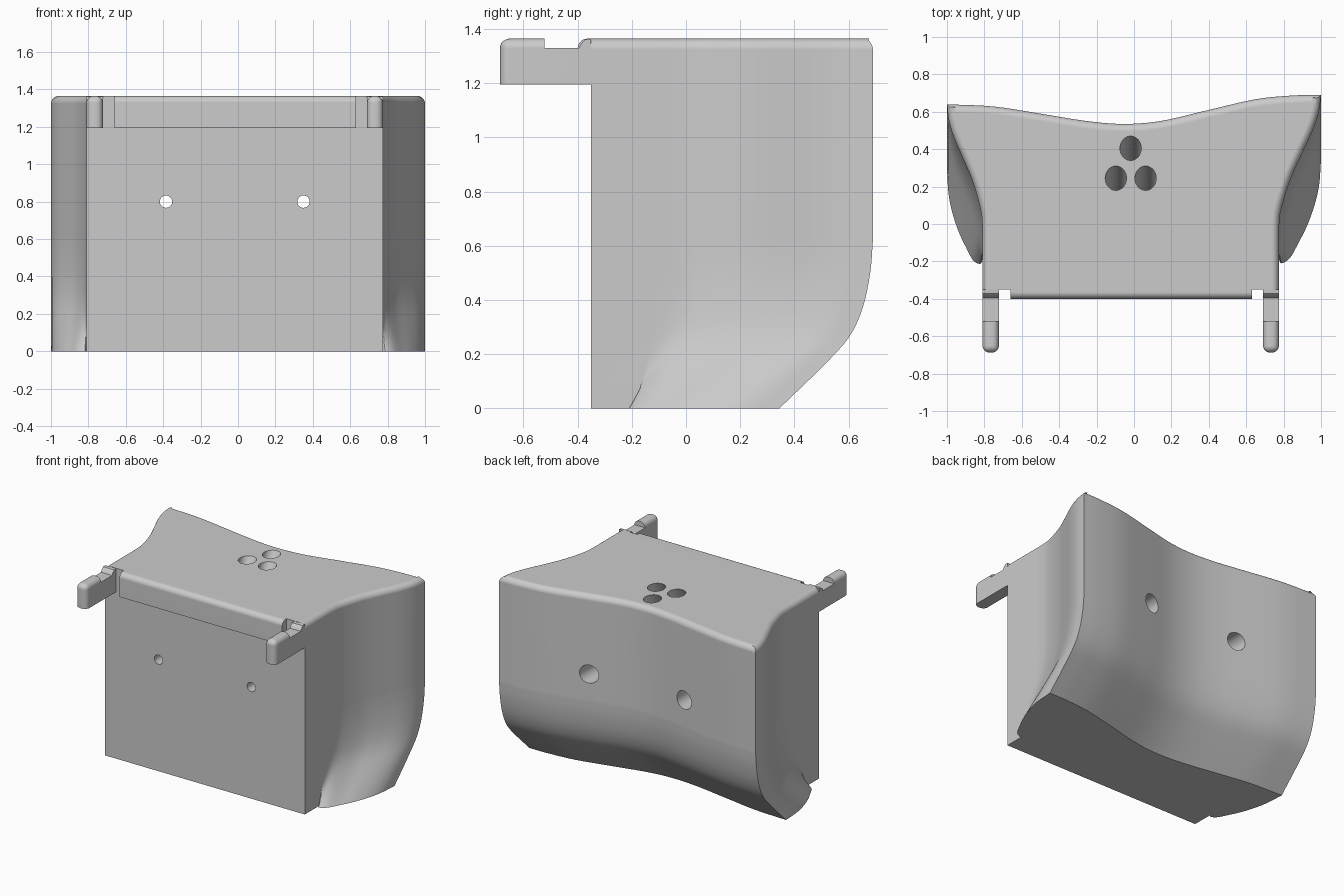
import bpy, bmesh, math
from mathutils import Vector

cube = bpy.data.objects.get("Cube")
if cube:
    bpy.data.objects.remove(cube, do_unlink=True)

grey = bpy.data.materials.new("light_grey")
grey.use_nodes = True
COLOUR = (0.6, 0.6, 0.6, 1)
grey.diffuse_color = COLOUR
grey.node_tree.nodes["Principled BSDF"].inputs["Base Color"].default_value = COLOUR

FRONT, TOP, UNDER, FILLET = -0.35, 1.365, 1.195, 0.04
LEFT_X, RIGHT_X = 0.775, -0.81


def make_object(name, bm):
    bmesh.ops.recalc_face_normals(bm, faces=bm.faces)
    mesh = bpy.data.meshes.new(name)
    bm.to_mesh(mesh)
    bm.free()
    mesh.materials.append(grey)
    obj = bpy.data.objects.new(name, mesh)
    bpy.context.collection.objects.link(obj)
    return obj


def activate(obj):
    bpy.ops.object.select_all(action='DESELECT')
    obj.select_set(True)
    bpy.context.view_layer.objects.active = obj


def smooth(obj):
    activate(obj)
    bpy.ops.object.shade_smooth_by_angle(angle=math.radians(32))
    mod = obj.modifiers.new("even_normals", 'WEIGHTED_NORMAL')
    mod.keep_sharp = True


def spline(points, steps=5):
    """Smooth curve through 2D points."""
    p = [Vector(q) for q in points]
    p = [2 * p[0] - p[1]] + p + [2 * p[-1] - p[-2]]
    out = []
    for a, b, c, d in zip(p, p[1:], p[2:], p[3:]):
        for i in range(steps):
            t = i / steps
            out.append(0.5 * (2 * b + (c - a) * t + (2 * a - 5 * b + 4 * c - d) * t * t
                              + (3 * b - a - 3 * c + d) * t ** 3))
    return out + [p[-2]]


def to_right(points):
    """Mirror a left side curve on to the slightly narrower right side."""
    k = (1 + RIGHT_X) / (1 - LEFT_X)
    return [Vector((-1 + (1 - p.x) * k, p.y - 0.05 * max(0, (p.x - LEFT_X) / (1 - LEFT_X))))
            for p in points]


# Plan curves of the body: upper and lower flank, and the wavy back
flank_top = spline([(0.775, -0.1), (0.776, -0.01), (0.787, 0.08), (0.835, 0.235),
                    (0.895, 0.37), (0.955, 0.5), (0.988, 0.6), (1, 0.69)])
flank_low = spline([(0.775, -0.19), (0.79, -0.21), (0.835, -0.18), (0.88, -0.1),
                    (0.925, -0.01), (0.965, 0.1), (0.99, 0.21), (1, 0.345)])
back = spline([(1, 0.69), (0.85, 0.687), (0.65, 0.667), (0.4, 0.61), (0.15, 0.552),
               (-0.05, 0.535), (-0.25, 0.55), (-0.5, 0.59), (-0.75, 0.628), (-1, 0.64)])
SHIFT = 0.345


def outline(t):
    """Plan of the body; t = 0 on the upright part and 1 at the base."""
    side = [a.lerp(b, t) for a, b in zip(flank_top, flank_low)]
    wave = [p - Vector((0, SHIFT * t)) for p in back[1:-1]]
    return ([Vector((LEFT_X, FRONT))] + side + wave + to_right(side)[::-1]
            + [Vector((RIGHT_X, FRONT))])


def inset(points, amount):
    """Move the outline inwards, keeping the front edge in its plane."""
    out = []
    for i, p in enumerate(points):
        if i in (0, len(points) - 1):
            out.append(p + Vector((-amount if i == 0 else amount, 0)))
            continue
        e1, e2 = (p - points[i - 1]).normalized(), (points[i + 1] - p).normalized()
        n1, n2 = Vector((-e1.y, e1.x)), Vector((-e2.y, e2.x))
        out.append(p + (n1 + n2) * amount / max(0.35, 1 + n1.dot(n2)))
    return out


# Body: stacked outlines, sloping in near the base and rounded at the top
profile = spline([(0.345, 0), (0.19, 0.15), (0.09, 0.26), (0.038, 0.37),
                  (0.01, 0.5), (0, 0.62)], 4)
rings = [(outline(max(0, p.x) / SHIFT), p.y) for p in profile]
upright = outline(0)
for i in range(7):
    a = i / 6 * math.pi / 2
    rings.append((inset(upright, FILLET * (1 - math.cos(a))), TOP - FILLET * (1 - math.sin(a))))
bm = bmesh.new()
loops = [[bm.verts.new((p.x, p.y, z)) for p in pts] for pts, z in rings]
for low, high in zip(loops, loops[1:]):
    for i in range(len(low)):
        j = (i + 1) % len(low)
        bm.faces.new((low[i], low[j], high[j], high[i]))
bm.faces.new(loops[0][::-1])
bm.faces.new(loops[-1])
body = make_object("body", bm)


def cut_hole(start, end, radius):
    """Drill a round hole through the body."""
    start, end = Vector(start), Vector(end)
    axis = end - start
    bm = bmesh.new()
    bmesh.ops.create_cone(bm, cap_ends=True, segments=32, radius1=radius, radius2=radius,
                          depth=axis.length)
    bm.transform(axis.to_track_quat('Z', 'Y').to_matrix().to_4x4())
    bmesh.ops.translate(bm, vec=(start + end) / 2, verts=bm.verts)
    cutter = make_object("hole_cutter", bm)
    cutter.hide_render = True
    mod = body.modifiers.new("hole", 'BOOLEAN')
    mod.operation, mod.solver, mod.object = 'DIFFERENCE', 'EXACT', cutter
    activate(body)
    bpy.ops.object.modifier_apply(modifier=mod.name)
    bpy.data.objects.remove(cutter, do_unlink=True)


# Screw holes: narrow at the front, wide from the back
for x in (-0.385, 0.35):
    cut_hole((x, -0.5, 0.8), (x, 0.9, 0.8), 0.033)
    cut_hole((x, -0.25, 0.8), (x, 0.9, 0.8), 0.065)

# Three slanted holes in the top
lean = Vector((0, math.sin(math.radians(29)), math.cos(math.radians(29))))
for x, y in ((-0.018, 0.405), (-0.097, 0.245), (0.062, 0.245)):
    mouth = Vector((x, y, TOP))
    cut_hole(mouth - lean * 0.7, mouth + lean * 0.15, 0.057)
smooth(body)


def extrude_side(name, x0, x1, points, rounded):
    """Extrude a (y, z) profile along x and round the edges that the rule picks."""
    bm = bmesh.new()
    face = bm.faces.new([bm.verts.new((x0, y, z)) for y, z in points])
    new = bmesh.ops.extrude_face_region(bm, geom=[face])["geom"]
    bmesh.ops.translate(bm, vec=(x1 - x0, 0, 0),
                        verts=[v for v in new if isinstance(v, bmesh.types.BMVert)])
    edges = [e for e in bm.edges if rounded(e.verts[0].co, e.verts[1].co)]
    bmesh.ops.bevel(bm, geom=edges, offset=0.036, segments=5, profile=0.5, affect='EDGES')
    obj = make_object(name, bm)
    smooth(obj)
    return obj


# Lip along the front edge
extrude_side("front_lip", -0.66, 0.63,
             [(-0.4, UNDER), (-0.3, UNDER), (-0.3, TOP), (-0.4, TOP)],
             lambda a, b: min(a.z, b.z) > TOP - 0.01 and max(a.y, b.y) < -0.39)

# Arms reaching forward, each with a shallow notch and a rounded tip
TIP, NOTCH = -0.687, 1.33
arm = [(TIP, UNDER), (FRONT, UNDER), (FRONT, TOP - 0.002), (-0.372, TOP - 0.004),
       (-0.388, NOTCH + 0.015), (-0.395, NOTCH), (-0.522, NOTCH), (-0.522, TOP), (TIP, TOP)]


def tip_edge(a, b):
    at_tip = max(a.y, b.y) < TIP + 0.01
    along_top = min(a.z, b.z) > TOP - 0.001 and abs(a.y - b.y) > 0.1
    return along_top or (at_tip and max(a.z, b.z) > TOP - 0.01)


extrude_side("left_arm", 0.69, LEFT_X, arm, tip_edge)
extrude_side("right_arm", RIGHT_X, -0.722, arm, tip_edge)
